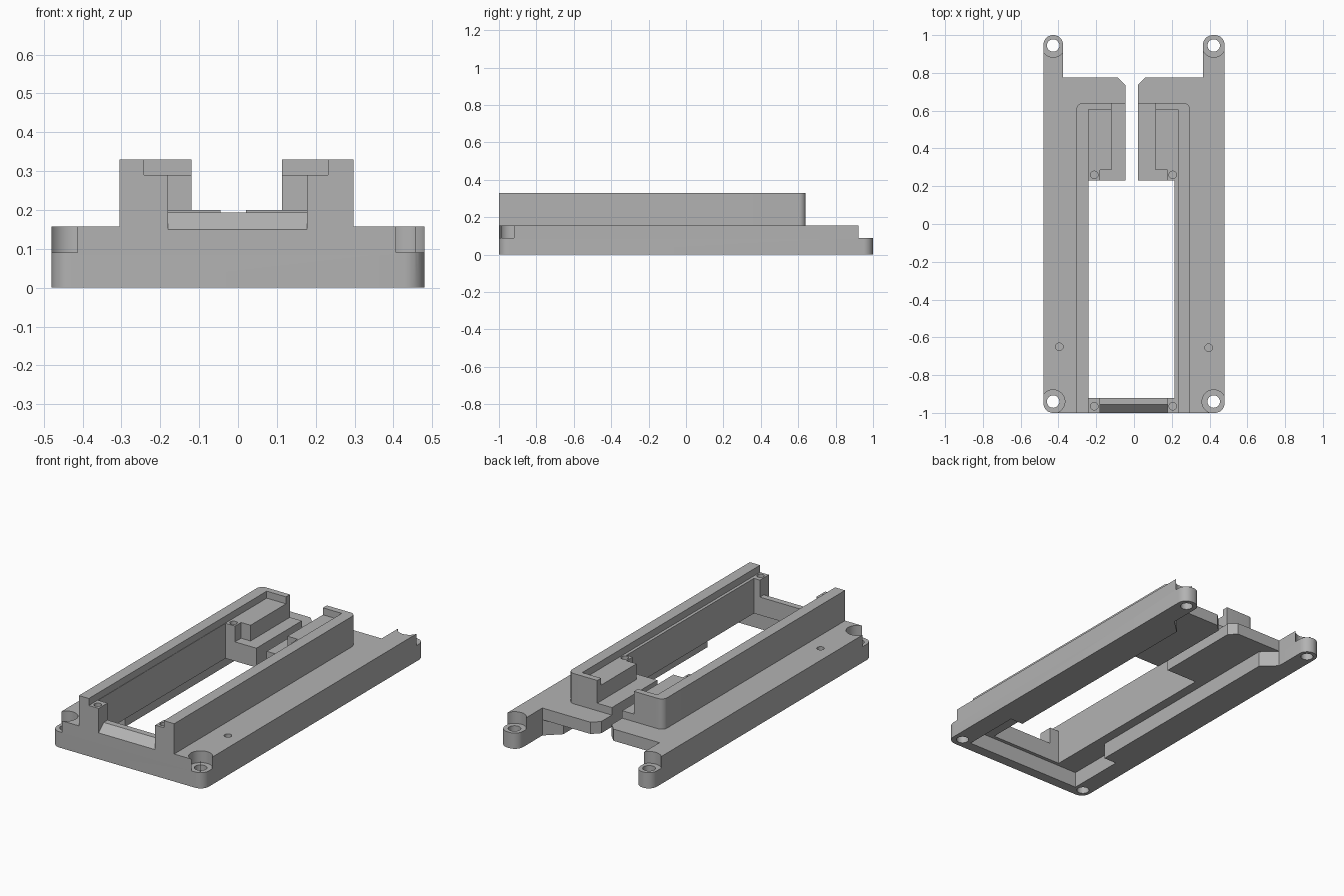
import bpy, bmesh, math
from mathutils import Matrix

if "Cube" in bpy.data.objects:
    bpy.data.objects.remove(bpy.data.objects["Cube"])

grey = bpy.data.materials.new("grey plastic")
grey.diffuse_color = (0.45, 0.45, 0.45, 1)
grey.use_nodes = True
grey.node_tree.nodes["Principled BSDF"].inputs["Base Color"].default_value = grey.diffuse_color


def prism(name, pts, lo, hi, axis="z"):
    """Extrude a closed outline along z, or a (y, z) profile along x."""
    bm = bmesh.new()
    place = (lambda p, h: (p[0], p[1], h)) if axis == "z" else (lambda p, h: (h, p[0], p[1]))
    face = bm.faces.new([bm.verts.new(place(p, lo)) for p in pts])
    top = bmesh.ops.extrude_face_region(bm, geom=[face])["geom"]
    step = (0, 0, hi - lo) if axis == "z" else (hi - lo, 0, 0)
    bmesh.ops.translate(bm, vec=step, verts=[v for v in top if isinstance(v, bmesh.types.BMVert)])
    bmesh.ops.recalc_face_normals(bm, faces=bm.faces)
    mesh = bpy.data.meshes.new(name)
    bm.to_mesh(mesh)
    bm.free()
    mesh.materials.append(grey)
    ob = bpy.data.objects.new(name, mesh)
    bpy.context.collection.objects.link(ob)
    return ob


def box(name, x0, x1, y0, y1, z0, z1):
    return prism(name, [(x0, y0), (x1, y0), (x1, y1), (x0, y1)], z0, z1)


def disc(name, x, y, r, z0, z1, n=32):
    ring = [(x + r * math.cos(2 * math.pi * i / n), y + r * math.sin(2 * math.pi * i / n)) for i in range(n)]
    return prism(name, ring, z0, z1)


def arc(x, y, r, start, n=8):
    """Quarter circle, counter-clockwise from the start angle in degrees."""
    return [(x + r * math.cos(math.radians(start + 90 * i / n)),
             y + r * math.sin(math.radians(start + 90 * i / n))) for i in range(n + 1)]


# Base plate with rounded corners and two rear ears
r = 0.052
outline = (arc(-0.48 + r, -1 + r, r, 180) + arc(0.48 - r, -1 + r, r, 270)
           + arc(0.48 - r, 1 - r, r, 0) + arc(0.365 + r, 1 - r, r, 90) + [(0.365, 0.775)]
           + [(-0.375, 0.775)] + arc(-0.375 - r, 1 - r, r, 0) + arc(-0.48 + r, 1 - r, r, 90))
frame = prism("frame", outline, 0, 0.157)

# Raised housing, rounded at the back
housing = prism("raised_housing", [(-0.305, -1), (0.297, -1)] + arc(0.262, 0.605, 0.035, 0)
                + arc(-0.27, 0.605, 0.035, 90), 0.12, 0.33)

# Cutters
cutters = [
    box("window_cut", -0.24, 0.215, -0.92, 0.23, -0.5, 0.6),
    box("lip_cut", -0.242, 0.232, -1.1, 0.605, 0.29, 0.6),
    box("rear_shelf_cut", -0.12, 0.113, 0.2, 0.7, 0.2, 0.6),
    box("rear_notch_cut", -0.18, 0.177, 0.2, 0.285, 0.2, 0.6),
    prism("front_bar_cut", [(-1.1, 0.15), (-1, 0.15), (-0.955, 0.193), (-0.9, 0.193),
                            (-0.9, 0.6), (-1.1, 0.6)], -0.18, 0.177, "x"),
    prism("rear_gap_cut", [(-0.045, 0.2), (0.02, 0.2), (0.02, 0.735), (0.06, 0.775), (0.085, 0.8),
                           (-0.11, 0.8), (-0.085, 0.775), (-0.045, 0.735)], -0.5, 0.6),
    prism("underside_cut", [(-0.375, -0.94), (0.365, -0.94), (0.365, -0.6), (0.285, -0.6), (0.285, 0.7),
                            (0.365, 0.775), (0.365, 0.8), (-0.375, 0.8), (-0.375, 0.775),
                            (-0.295, 0.7), (-0.295, -0.6), (-0.375, -0.6)], -0.5, 0.09),
]
# Corner screw holes with counterbores
for x in (-0.428, 0.422):
    for y in (-0.94, 0.945):
        cutters.append(disc("counterbore_cut", x, y, 0.062, 0.09, 0.6, 40))
        cutters.append(disc("screw_hole_cut", x, y, 0.033, -0.5, 0.6))
# Small blind pilot holes
for x, y, z in ((-0.395, -0.65, 0.157), (0.395, -0.655, 0.157), (-0.21, -0.965, 0.29),
                (0.205, -0.965, 0.29), (-0.21, 0.26, 0.29), (0.205, 0.26, 0.29)):
    cutters.append(disc("pilot_hole_cut", x, y, 0.02, z - 0.1, z + 0.02, 20))


def boolean(operation, tool):
    mod = frame.modifiers.new(tool.name, "BOOLEAN")
    mod.operation, mod.solver, mod.object = operation, "EXACT", tool
    bpy.context.view_layer.objects.active = frame
    bpy.ops.object.modifier_apply(modifier=mod.name)
    bpy.data.objects.remove(tool)


boolean("UNION", housing)
for c in cutters:
    boolean("DIFFERENCE", c)

# Smooth the round walls, keep hard edges
bpy.ops.object.select_all(action="DESELECT")
frame.select_set(True)
bpy.context.view_layer.objects.active = frame
bpy.ops.object.shade_smooth_by_angle(angle=math.radians(30))
